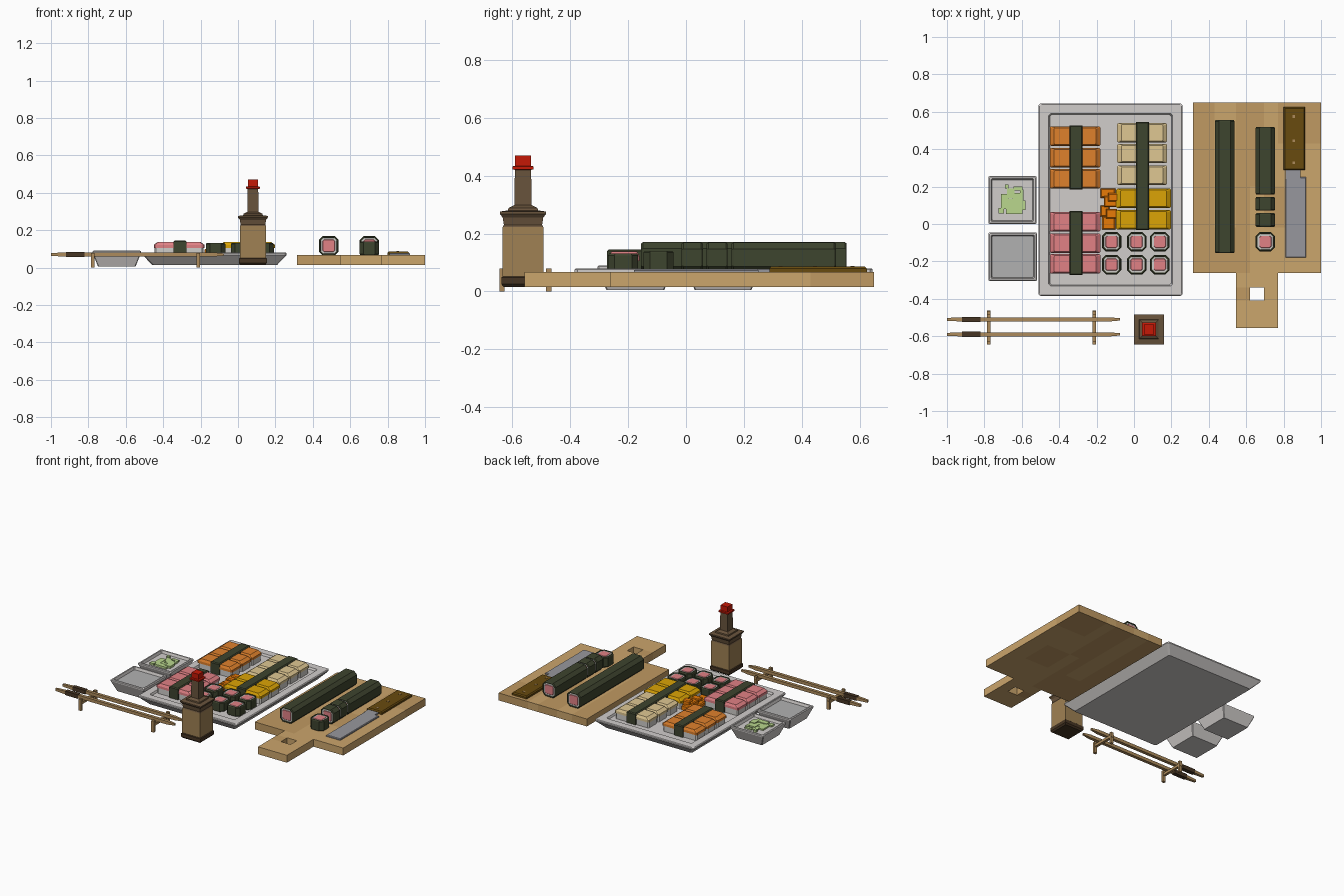
import bpy, bmesh, math, random
from mathutils import Matrix, Euler, Vector

if "Cube" in bpy.data.objects:
    bpy.data.objects.remove(bpy.data.objects["Cube"])

random.seed(4)
PAL = dict(nori=(64, 70, 50), pink=(224, 128, 132), orange=(222, 128, 48), tan=(222, 198, 145),
           yellow=(218, 162, 14), ginger=(232, 122, 16), green=(184, 214, 140), wood=(202, 164, 108),
           wood2=(190, 152, 98), stick=(172, 138, 92), dark=(72, 56, 40), body=(158, 128, 84),
           brown=(104, 84, 62), red=(196, 30, 14), handle=(104, 76, 22), steel=(150, 150, 156),
           rice=(206, 204, 200), plate=(208, 204, 202), sauce=(176, 176, 176))
MATS = {}


def mat(key):
    if key not in MATS:
        m = bpy.data.materials.new(key)
        m.diffuse_color = tuple((c / 255) ** 2.2 for c in PAL[key]) + (1,)
        m.use_nodes = True
        m.node_tree.nodes["Principled BSDF"].inputs["Base Color"].default_value = m.diffuse_color
        MATS[key] = m
    return MATS[key]


def finish(name, bm, keys, loc=(0, 0, 0), rot=(0, 0, 0)):
    bmesh.ops.recalc_face_normals(bm, faces=bm.faces)
    me = bpy.data.meshes.new(name)
    bm.to_mesh(me)
    bm.free()
    for k in keys:
        me.materials.append(mat(k))
    ob = bpy.data.objects.new(name, me)
    bpy.context.collection.objects.link(ob)
    ob.location, ob.rotation_euler = loc, rot
    return ob


def loft(name, rings, cols, loc=(0, 0, 0), rot=(0, 0, 0)):
    """Stack of (half_x, half_y, corner_cut, z) rings; cols = bottom cap, bands, top cap."""
    if isinstance(cols, str):
        cols = [cols] * (len(rings) + 1)
    keys = list(dict.fromkeys(cols))
    bm = bmesh.new()
    loops = []
    for a, b, c, z in rings:
        if c:
            p = [(a, c - b), (a, b - c), (a - c, b), (c - a, b),
                 (-a, b - c), (-a, c - b), (c - a, -b), (a - c, -b)]
        else:
            p = [(a, -b), (a, b), (-a, b), (-a, -b)]
        loops.append([bm.verts.new((x, y, z)) for x, y in p])
    bm.faces.new(loops[0][::-1]).material_index = keys.index(cols[0])
    for i in range(len(rings) - 1):
        lo, hi, n = loops[i], loops[i + 1], len(loops[i])
        for j in range(n):
            f = bm.faces.new((lo[j], lo[(j + 1) % n], hi[(j + 1) % n], hi[j]))
            f.material_index = keys.index(cols[i + 1])
    bm.faces.new(loops[-1]).material_index = keys.index(cols[-1])
    return finish(name, bm, keys, loc, rot)


def box(name, x0, x1, y0, y1, z0, z1, col, inset=0.0):
    a, b = (x1 - x0) / 2, (y1 - y0) / 2
    return loft(name, [(a, b, 0, z0), (a, b, 0, z1 - inset), (a - inset, b - inset, 0, z1)]
                if inset else [(a, b, 0, z0), (a, b, 0, z1)],
                col, ((x0 + x1) / 2, (y0 + y1) / 2, 0))


# Serving plate and two small dishes
def dish(name, cx, cy, a, b, flare, rim, z0, z1, floor, cut, fill):
    loft(name, [(a - flare, b - flare, cut, z0), (a, b, cut, z1 - .012), (a, b, cut, z1 - .004),
                (a - .005, b - .005, cut, z1), (a - rim + .006, b - rim + .006, cut, z1),
                (a - rim, b - rim, cut, floor)], ["plate"] * 6 + [fill], (cx, cy, 0))


dish("serving_plate", -.125, .13, .385, .515, .05, .06, .015, .08, .066, .01, "plate")
dish("wasabi_dish", -.65, .128, .128, .128, .03, .02, .005, .09, .072, .004, "plate")
dish("sauce_dish", -.648, -.175, .13, .13, .03, .02, .005, .09, .072, .004, "sauce")

# Wasabi heap
for i, (x, y, w, d) in enumerate([(-.65, .11, .07, .05), (-.69, .12, .04, .08), (-.62, .14, .06, .05),
                                  (-.64, .07, .09, .035), (-.60, .10, .04, .05), (-.66, .165, .04, .05),
                                  (-.62, .19, .05, .02), (-.71, .07, .03, .03), (-.60, .17, .02, .03),
                                  (-.68, .20, .02, .02)]):
    box("wasabi_%d" % i, x - w / 2, x + w / 2, y - d / 2, y + d / 2, .07, .08 + .002 * (i % 5), "green")

# Nigiri rows: rice block, draped topping, shared seaweed band
def nigiri(name, x0, x1, ys, col):
    a, cx = (x1 - x0) / 2, (x0 + x1) / 2
    for i, cy in enumerate(ys):
        loft("%s_rice_%d" % (name, i), [(a - .004, .048, .008, .064), (a - .004, .048, .008, .108)],
             "rice", (cx, cy, 0))
        loft("%s_topping_%d" % (name, i), [(a, .052, .006, .106), (a, .052, .006, .122),
                                           (a - .022, .044, .006, .138)], col, (cx, cy, 0))


nigiri("salmon", -.45, -.18, (.47, .355, .242), "orange")
nigiri("tuna", -.45, -.18, (.012, -.102, -.213), "pink")
nigiri("pale_fish", -.09, .177, (.488, .377, .261), "tan")
nigiri("omelette", -.095, .197, (.137, .023), "yellow")
for name, cx, y0, y1 in (("salmon", -.31, .185, .527), ("tuna", -.31, -.272, .07),
                         ("pale_fish_omelette", .045, -.033, .545)):
    box(name + "_seaweed_band", cx - .035, cx + .035, y0, y1, .064, .145, "nori", .006)

# Pickled ginger
for i, (x0, x1, y0, y1, z) in enumerate([(-.18, -.10, .14, .19, .10), (-.16, -.09, .09, .15, .115),
                                         (-.18, -.13, .04, .10, .09), (-.15, -.09, .03, .08, .11),
                                         (-.17, -.10, -.03, .04, .095), (-.14, -.085, .12, .165, .125)]):
    box("ginger_%d" % i, x0, x1, y0, y1, .064, z, "ginger", .006)


# Seaweed rolls: wrapper, rice ring and filling at both ends
def roll(name, length, loc, rot=(0, 0, 0), r=.052):
    end = [(r - .022, r - .022, .008, .002), (r - .02, r - .02, .008, .004), (r - .011, r - .011, .014, .004),
           (r - .009, r - .009, .018, 0), (r - .004, r - .004, .02, 0), (r, r, .022, .006)]
    rings = end + [(a, b, c, length - z) for a, b, c, z in reversed(end)]
    half = ["pink", "pink", "rice", "nori", "nori", "nori"]
    loft(name, rings, half + ["nori"] + half[::-1], loc, rot)


for i, x in enumerate((-.12, .014, .138)):
    for j, y in enumerate((-.095, -.217)):
        roll("maki_piece_%d_%d" % (i, j), .066, (x, y, .065))
flat = (math.pi / 2, 0, 0)
roll("whole_roll", .71, (.485, .555, .117), flat, .053)
roll("cut_roll", .36, (.702, .518, .117), flat)
roll("slice_back", .073, (.702, .144, .117), flat)
roll("slice_front", .073, (.702, .058, .117), flat)
roll("slice_upright", .073, (.702, -.095, .067))

# Cutting board with hanging hole, plank tones per cell
xs = [.315, .43, .545, .62, .695, .77, .88, 1.0]
ys = [-.557, -.41, -.34, -.262, -.02, .2, .43, .65]
bm = bmesh.new()
grid = {(i, j): bm.verts.new((x, y, .067)) for i, x in enumerate(xs) for j, y in enumerate(ys)}
for i in range(7):
    for j in range(7):
        if (j < 3 and not 2 <= i <= 4) or (i == 3 and j == 1):
            continue
        f = bm.faces.new([grid[i, j], grid[i + 1, j], grid[i + 1, j + 1], grid[i, j + 1]])
        f.material_index = int(random.random() < .4)
bmesh.ops.delete(bm, geom=[v for v in bm.verts if not v.link_faces], context='VERTS')
tops = bm.faces[:]
ext = bmesh.ops.extrude_face_region(bm, geom=tops, use_keep_orig=True)
bmesh.ops.translate(bm, verts=[v for v in ext["geom"] if isinstance(v, bmesh.types.BMVert)], vec=(0, 0, -.052))
finish("cutting_board", bm, ["wood", "wood2"])

# Knife
box("knife_blade", .81, .92, -.18, .25, .067, .077, "steel", .004)
box("knife_blade_neck", .81, .89, .24, .30, .067, .077, "steel")
box("knife_handle", .80, .915, .288, .625, .067, .086, "handle", .007)
for i, y in enumerate((.575, .445, .327)):
    box("knife_rivet_%d" % i, .848, .862, y - .007, y + .007, .08, .088, "stick")

# Sauce bottle
loft("sauce_bottle", [(.066, .066, 0, .015), (.075, .075, 0, .025), (.075, .075, 0, .048), (.07, .07, 0, .052),
                      (.07, .07, 0, .222), (.066, .066, 0, .23), (.07, .07, 0, .255), (.08, .08, 0, .268),
                      (.08, .08, 0, .276), (.052, .052, 0, .28), (.05, .05, 0, .288), (.03, .03, 0, .298),
                      (.028, .028, 0, .42), (.037, .037, 0, .422), (.037, .037, 0, .432), (.027, .027, 0, .434),
                      (.027, .027, 0, .47)],
     ["dark"] * 4 + ["body"] + ["brown"] * 8 + ["red"] * 5, (.08, -.563, 0))

# Chopsticks and their rests
for n, y in (("back", -.51), ("front", -.59)):
    h = .011
    loft("chopstick_" + n, [(.008, .008, 0, 0), (h, h, 0, .08), (h, h, 0, .87), (.006, .006, 0, .925)],
         "stick", (-1, y, .07), (0, math.pi / 2, 0))
    loft("chopstick_grip_" + n, [(.014, .014, 0, 0), (.014, .014, 0, .1)],
         "dark", (-.92, y, .07), (0, math.pi / 2, 0))
for n, x in (("left", -.777), ("right", -.212)):
    box("rest_bar_" + n, x - .009, x + .009, -.64, -.462, .042, .06, "stick")
    for k, y in (("front", -.636), ("back", -.474)):
        box("rest_post_%s_%s" % (n, k), x - .01, x + .01, y - .009, y + .009, 0, .079, "stick")
